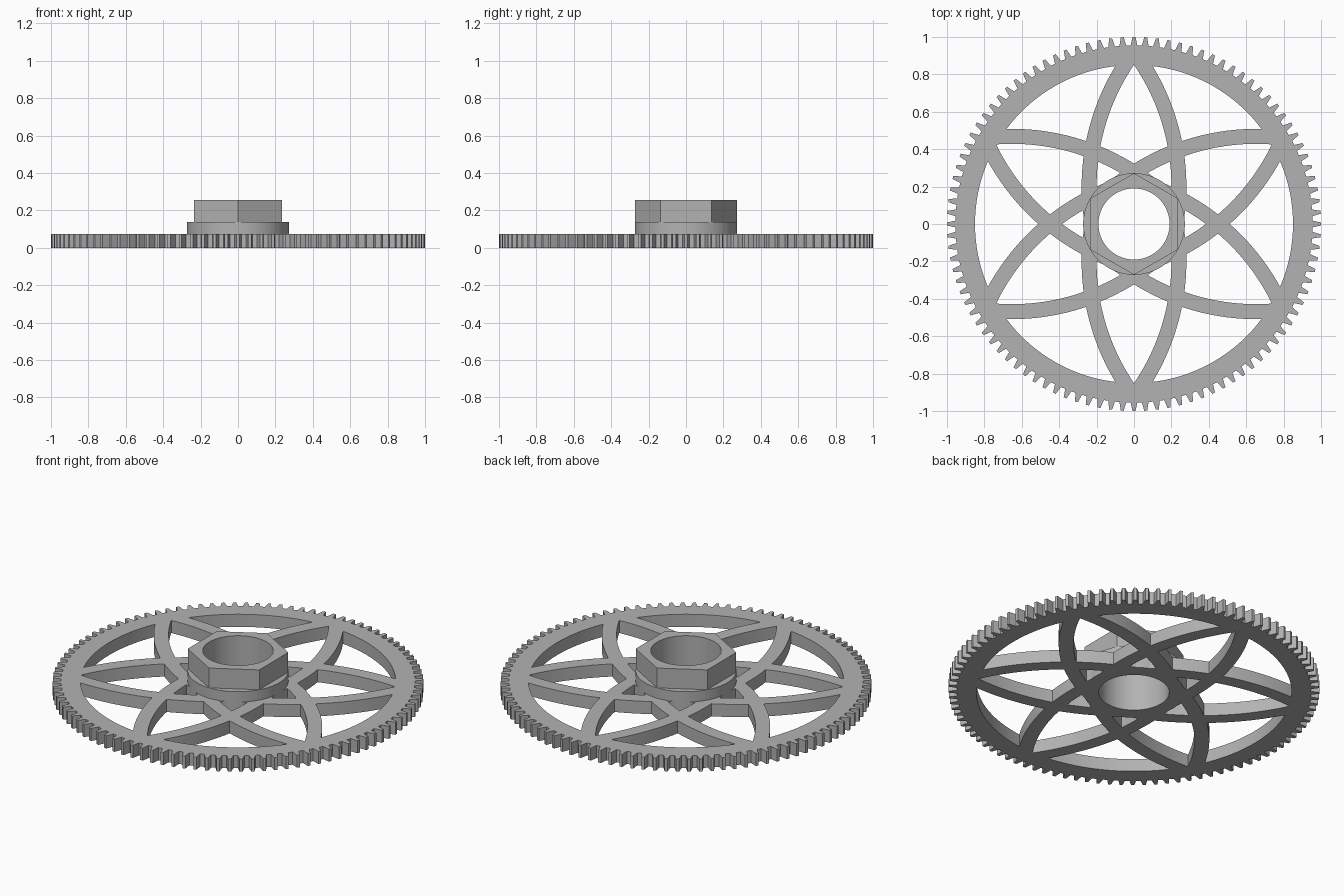
import bpy, bmesh
from math import sin, cos, pi, radians, sqrt, atan2, remainder
from mathutils import Vector, Matrix

if "Cube" in bpy.data.objects:
    bpy.data.objects.remove(bpy.data.objects["Cube"])

TEETH = 100
ROOT, TIP = 0.955, 1.0
RIM, BORE, COLLAR = 0.85, 0.19, 0.272
INNER, OUTER = 1.16, 1.24      # radii of the two edges of a curved spoke

grey = bpy.data.materials.new("plain_grey")
grey.use_nodes = True
grey.diffuse_color = (0.45, 0.45, 0.45, 1)
grey.node_tree.nodes["Principled BSDF"].inputs["Base Color"].default_value = grey.diffuse_color


def polar(r, a):
    return Vector((r * cos(a), r * sin(a)))


def ring(r, n, start=0.0):
    return [polar(r, start + 2 * pi * i / n) for i in range(n)]


def slab(name, outlines, z0, z1):
    """Extrude nested flat outlines; the inner ones become holes."""
    cu = bpy.data.curves.new(name, 'CURVE')
    cu.dimensions, cu.fill_mode = '2D', 'BOTH'
    cu.extrude = (z1 - z0) / 2
    for pts in outlines:
        sp = cu.splines.new('POLY')
        sp.points.add(len(pts) - 1)
        for p, v in zip(sp.points, pts):
            p.co = (v.x, v.y, 0, 1)
        sp.use_cyclic_u = True
    ob = bpy.data.objects.new(name, cu)
    bpy.context.collection.objects.link(ob)
    bpy.ops.object.select_all(action='DESELECT')
    ob.select_set(True)
    bpy.context.view_layer.objects.active = ob
    bpy.ops.object.convert(target='MESH')
    ob = bpy.context.view_layer.objects.active
    bm = bmesh.new()
    bm.from_mesh(ob.data)
    bmesh.ops.remove_doubles(bm, verts=bm.verts, dist=0.0001)
    bmesh.ops.translate(bm, verts=bm.verts, vec=(0, 0, (z0 + z1) / 2))
    bmesh.ops.recalc_face_normals(bm, faces=bm.faces)
    bm.to_mesh(ob.data)
    bm.free()
    ob.data.materials.clear()
    ob.data.materials.append(grey)
    bpy.ops.object.shade_smooth_by_angle(angle=radians(25))
    return ob


def spoke_edge(tip, side, r):
    """Circle along a spoke that reaches the rim at angle tip; side 1 bulges clockwise."""
    centre = Vector((-0.96 * side, 0.2))
    return Matrix.Rotation(radians(tip - 90), 2) @ centre, r


def meet(a, b, guess):
    """Crossing of two circles that lies nearest the guess."""
    (c1, r1), (c2, r2) = a, b
    d = c2 - c1
    t = (r1 * r1 - r2 * r2 + d.length_squared) / (2 * d.length)
    h = sqrt(r1 * r1 - t * t)
    d.normalize()
    n = Vector((-d.y, d.x))
    return min((c1 + d * t + n * s for s in (h, -h)),
               key=lambda p: (p - Vector(guess)).length)


def on_axis(circle):
    c, r = circle
    return Vector((0, c.y + sqrt(r * r - c.x * c.x)))


def arc(circle, p, q, n=14):
    c, r = circle
    a0 = atan2(p.y - c.y, p.x - c.x)
    a1 = atan2(q.y - c.y, q.x - c.x)
    step = remainder(a1 - a0, 2 * pi) / n
    return [polar(r, a0 + step * i) + c for i in range(n)]


def window(upper, lower, guess):
    """Opening symmetric about +y, bounded by an upper and a lower arc per half."""
    top, side, low = on_axis(upper), meet(upper, lower, guess), on_axis(lower)
    half = arc(upper, top, side) + arc(lower, side, low) + [low]
    return half + [Vector((-p.x, p.y)) for p in reversed(half[1:-1])]


# Gear outline
pitch = 2 * pi / TEETH
profile = [(-0.30, ROOT), (-0.23, 0.972), (-0.13, TIP), (0.13, TIP), (0.23, 0.972), (0.30, ROOT)]
gear = [polar(r, (i + f) * pitch) for i in range(TEETH) for f, r in profile]

# Openings: petals on the tips, rim windows and small triangles between them
petal = window(spoke_edge(90, 1, INNER), spoke_edge(30, -1, OUTER), (0.18, 0.42))
rim_window = window((Vector((0, 0)), RIM), spoke_edge(60, -1, OUTER), (0.33, 0.78))
triangle = window(spoke_edge(120, 1, INNER), spoke_edge(0, -1, OUTER), (0.06, 0.28))

openings = []
for k in range(6):
    for shape, turn in ((petal, 0), (rim_window, 30), (triangle, 30)):
        rot = Matrix.Rotation(radians(60 * k + turn), 2)
        openings.append([rot @ p for p in shape])

# Toothed wheel, round collar and hexagonal hub
slab("toothed_wheel", [gear, ring(0.25, 64)] + openings, 0, 0.075)
slab("hub_collar", [ring(COLLAR, 72), ring(BORE, 72)], 0, 0.137)
slab("hex_hub", [ring(COLLAR, 6, pi / 2), ring(BORE, 72)], 0.137, 0.255)
